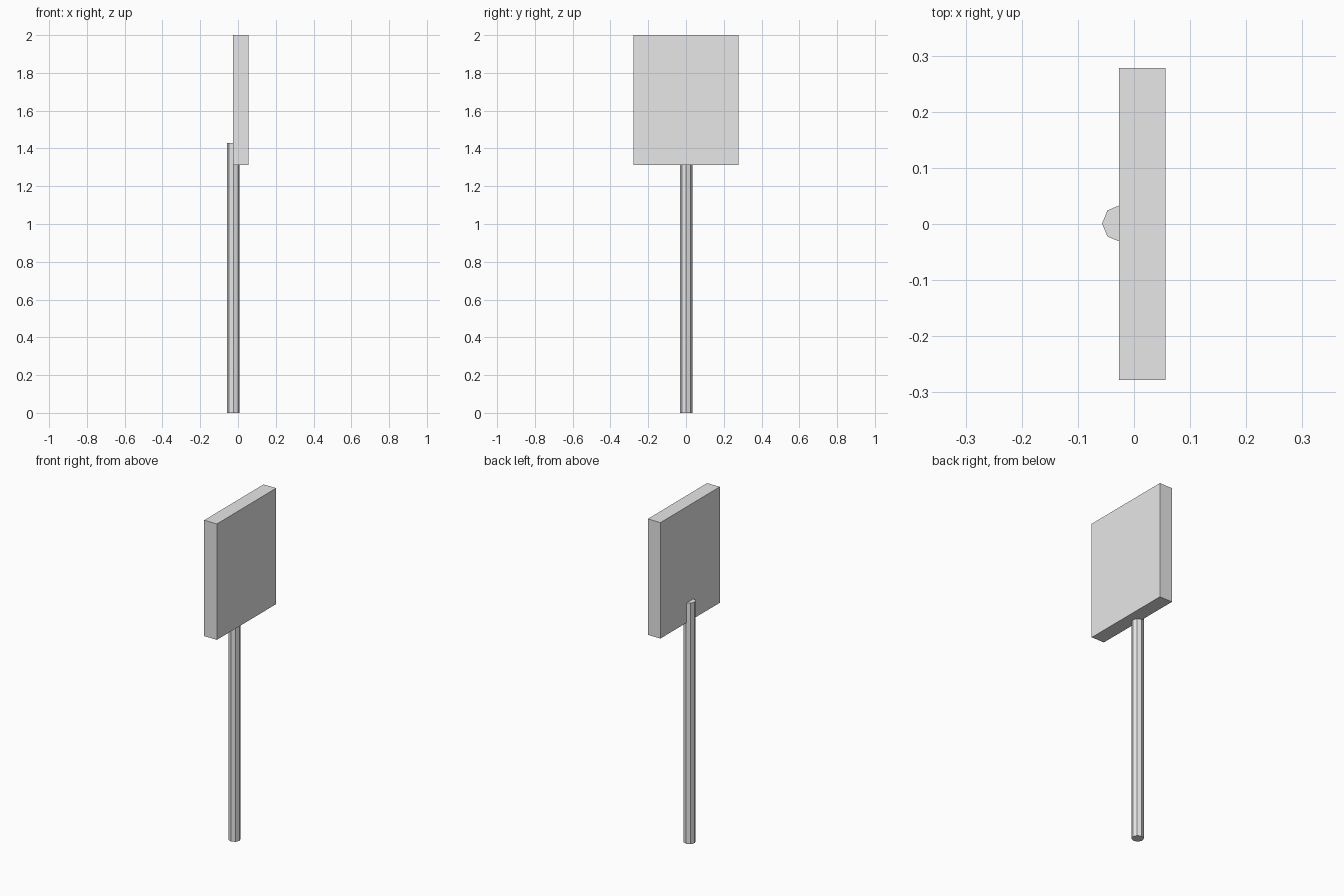
import bpy
import bmesh
from mathutils import Matrix, Vector

cube = bpy.data.objects.get("Cube")
if cube:
    bpy.data.objects.remove(cube, do_unlink=True)

grey = bpy.data.materials.new("light_grey")
grey.use_nodes = True
colour = (0.8, 0.8, 0.8, 1.0)
grey.diffuse_color = colour
grey.node_tree.nodes["Principled BSDF"].inputs["Base Color"].default_value = colour


def add_part(name, bm):
    mesh = bpy.data.meshes.new(name)
    bm.to_mesh(mesh)
    bm.free()
    mesh.materials.append(grey)
    bpy.context.collection.objects.link(bpy.data.objects.new(name, mesh))


# Eight-sided post, half sunk into the back of the board
POST_RADIUS, POST_HEIGHT = 0.033, 1.43
bm = bmesh.new()
bmesh.ops.create_cone(bm, cap_ends=True, segments=8, radius1=POST_RADIUS,
                      radius2=POST_RADIUS, depth=POST_HEIGHT,
                      matrix=Matrix.Translation((-0.024, 0.001, POST_HEIGHT / 2)))
add_part("post", bm)

# Flat sign board
low, high = Vector((-0.027, -0.278, 1.312)), Vector((0.056, 0.278, 2.0))
bm = bmesh.new()
bmesh.ops.create_cube(bm, size=1, matrix=Matrix.Translation((low + high) / 2)
                      @ Matrix.Diagonal(high - low).to_4x4())
add_part("sign_board", bm)
